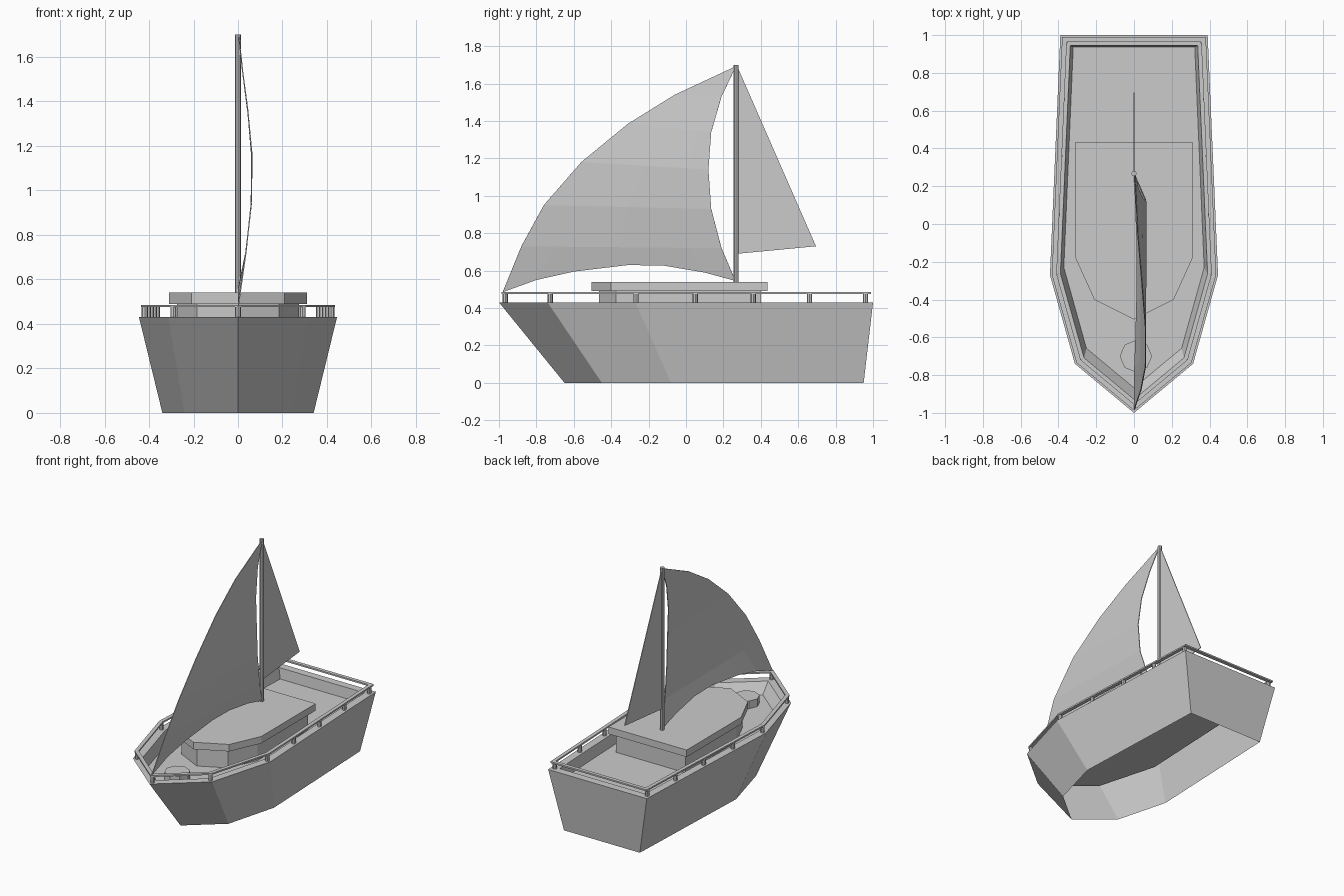
import bpy, bmesh
from mathutils import Vector

if "Cube" in bpy.data.objects:
    bpy.data.objects.remove(bpy.data.objects["Cube"])


def finish(name, bm):
    bmesh.ops.remove_doubles(bm, verts=bm.verts, dist=1e-5)
    bmesh.ops.recalc_face_normals(bm, faces=bm.faces)
    me = bpy.data.meshes.new(name)
    bm.to_mesh(me)
    bm.free()
    ob = bpy.data.objects.new(name, me)
    bpy.context.collection.objects.link(ob)
    return ob


def mirror_outline(half):
    """Right half, bow to stern, becomes a closed outline."""
    return half + [(-x, y) for x, y in reversed(half) if x > 1e-6]


def inset(pts, d):
    """Mitred inset of a counter-clockwise outline."""
    out = []
    n = len(pts)
    for i in range(n):
        a, b, c = (Vector(pts[j % n]) for j in (i - 1, i, i + 1))
        u, v = (b - a).normalized(), (c - b).normalized()
        n1, n2 = Vector((-u.y, u.x)), Vector((-v.y, v.x))
        m = (n1 + n2).normalized()
        p = b + m * (d / m.dot(n1))
        out.append((p.x, p.y))
    return out


def blend(a, b, t):
    return [(p[0] + (q[0] - p[0]) * t, p[1] + (q[1] - p[1]) * t) for p, q in zip(a, b)]


def loft(name, rings, cap_start=False, cap_end=False, closed=False):
    """Skin a list of (outline, z) rings."""
    bm = bmesh.new()
    loops = [[bm.verts.new((x, y, z)) for x, y in pts] for pts, z in rings]
    pairs = list(zip(loops, loops[1:])) + ([(loops[-1], loops[0])] if closed else [])
    for a, b in pairs:
        for i in range(len(a)):
            j = (i + 1) % len(a)
            bm.faces.new((a[i], a[j], b[j], b[i]))
    if cap_start:
        bm.faces.new(loops[0])
    if cap_end:
        bm.faces.new(loops[-1])
    return finish(name, bm)


def cylinder(name, x, y, z0, z1, r, sides):
    bpy.ops.mesh.primitive_cylinder_add(vertices=sides, radius=r, depth=z1 - z0,
                                        location=(x, y, (z0 + z1) / 2))
    bpy.context.object.name = name


# Hull: open underneath, flat rim, sunken deck
H, DECK = 0.43, 0.355
top = mirror_outline([(0, -1), (0.313, -0.74), (0.445, -0.27), (0.39, 1)])
bottom = mirror_outline([(0, -0.65), (0.24, -0.45), (0.34, -0.08), (0.30, 0.95)])
deck = inset(blend(bottom, top, DECK / H), 0.055)
loft("hull", [(bottom, 0), (top, H), (inset(top, 0.055), H), (deck, DECK)], cap_end=True)

# Rail ring
ro, ri = inset(top, 0.01), inset(top, 0.036)
loft("rail", [(ro, 0.475), (ro, 0.486), (ri, 0.486), (ri, 0.475)], closed=True)

# Rail posts along the rim centre line
mid = inset(top, 0.026)[:4]
posts = [mid[0], mid[1], mid[2]]
for y in (0.05, 0.36, 0.66, 0.96):
    t = (y - mid[2][1]) / (mid[3][1] - mid[2][1])
    posts.append((mid[2][0] + (mid[3][0] - mid[2][0]) * t, y))
for x, y in posts:
    for s in ((1, -1) if x > 0.001 else (1,)):
        cylinder("rail_post", x * s, y, 0.415, 0.477, 0.014, 8)

# Cabin with overhanging roof
roof = mirror_outline([(0, -0.505), (0.21, -0.40), (0.31, -0.18), (0.31, 0.435)])
wall = inset(roof, 0.035)
loft("cabin_wall", [(wall, DECK), (wall, 0.49)], True, True)
loft("cabin_roof", [(roof, 0.49), (roof, 0.54)], True, True)

# Fore hatch and mast
cylinder("fore_hatch", 0.01, -0.70, DECK, 0.41, 0.085, 8)
cylinder("mast", 0, 0.268, 0.54, 1.70, 0.014, 8)

# Billowed fore sail: rows from outer edge to mast edge, then a curved foot
BILLOW = [(0.55, 0), (0.63, 0.017), (0.73, 0.037), (0.94, 0.06), (1.16, 0.063),
          (1.37, 0.043), (1.54, 0.02), (1.69, 0.004)]


def billow(z):
    if z <= BILLOW[0][0]:
        return 0.002
    for (a, p), (b, q) in zip(BILLOW, BILLOW[1:]):
        if z <= b:
            return p + (q - p) * (z - a) / (b - a)
    return BILLOW[-1][1]


outer = [(0.262, 1.69), (-0.06, 1.54), (-0.31, 1.385), (-0.56, 1.18), (-0.76, 0.95), (-0.88, 0.73)]
inner = [(0.264, 1.685), (0.19, 1.53), (0.135, 1.34), (0.12, 1.14), (0.135, 0.93), (0.19, 0.72)]
foot = [(-0.98, 0.485), (-0.80, 0.55), (-0.60, 0.595), (-0.31, 0.63),
        (-0.12, 0.627), (0.10, 0.59), (0.265, 0.545)]
N = len(foot) - 1
rows = [blend([a], [b], k / N)[0] for a, b in zip(outer, inner) for k in range(N + 1)] + foot
bm = bmesh.new()
vs = [bm.verts.new((billow(z), y, z)) for y, z in rows]
for r in range(len(outer)):
    for k in range(N):
        i = r * (N + 1) + k
        bm.faces.new((vs[i], vs[i + 1], vs[i + N + 2], vs[i + N + 1]))
fore = finish("fore_sail", bm)

# Flat triangular aft sail
bm = bmesh.new()
bm.faces.new([bm.verts.new((0, y, z)) for y, z in ((0.275, 1.69), (0.275, 0.69), (0.695, 0.73))])
aft = finish("aft_sail", bm)

for sail in (fore, aft):
    mod = sail.modifiers.new("thickness", 'SOLIDIFY')
    mod.thickness = 0.005
    mod.offset = 0
